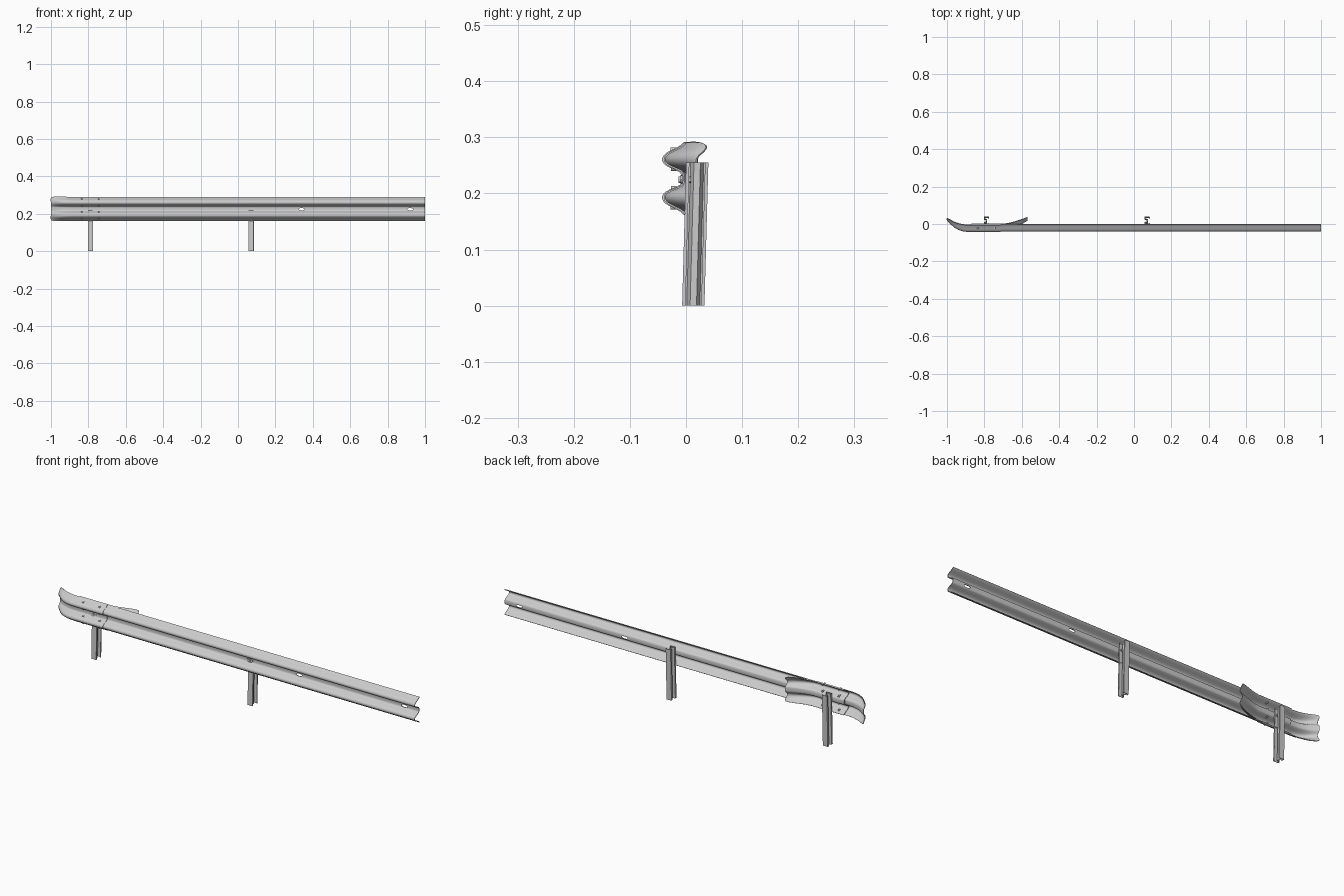
import bpy, bmesh, math
from mathutils import Matrix, Vector

if "Cube" in bpy.data.objects:
    bpy.data.objects.remove(bpy.data.objects["Cube"])

ZC = 0.2265      # mid height of the rail
THICK = 0.003


def finish(ob, angle=35):
    bpy.ops.object.select_all(action='DESELECT')
    ob.select_set(True)
    bpy.context.view_layer.objects.active = ob
    for m in list(ob.modifiers):
        bpy.ops.object.modifier_apply(modifier=m.name)
    bpy.ops.object.shade_smooth_by_angle(angle=math.radians(angle))


def sheet(name, rows, cutters=(), thick=THICK, offset=0, angle=35):
    """Skin rows of points into a sheet, thicken it and cut holes."""
    bm = bmesh.new()
    grid = [[bm.verts.new(p) for p in row] for row in rows]
    for a, b in zip(grid, grid[1:]):
        for i in range(len(a) - 1):
            bm.faces.new((a[i], a[i + 1], b[i + 1], b[i]))
    bmesh.ops.recalc_face_normals(bm, faces=bm.faces)
    me = bpy.data.meshes.new(name)
    bm.to_mesh(me)
    bm.free()
    ob = bpy.data.objects.new(name, me)
    bpy.context.collection.objects.link(ob)
    s = ob.modifiers.new("thickness", 'SOLIDIFY')
    s.thickness, s.offset = thick, offset
    for c in cutters:
        b = ob.modifiers.new("slot", 'BOOLEAN')
        b.operation, b.object, b.solver = 'DIFFERENCE', c, 'EXACT'
    finish(ob, angle)
    return ob


def chaikin(pts, n=2):
    for _ in range(n):
        out = [pts[0]]
        for a, b in zip(pts, pts[1:]):
            out += [a.lerp(b, 0.25), a.lerp(b, 0.75)]
        pts = out + [pts[-1]]
    return pts


# W-shaped cross-section: (depth y, height z), mirrored about the middle
half = [(-0.004, 0.008), (-0.008, 0.014), (-0.038, 0.026),
        (-0.038, 0.042), (-0.008, 0.056), (-0.001, 0.063)]
profile = chaikin([Vector((y, -z)) for y, z in reversed(half)] +
                  [Vector(p) for p in half])


def w_rows(stations):
    """Station = (x, y shift, corrugation depth, height scale)."""
    return [[(x, sh + amp * p.x, ZC + p.y * zs) for p in profile]
            for x, sh, amp, zs in stations]


def cylinder(name, loc, r, depth, seg=12, stretch=1.0):
    """Cylinder along y, optionally stretched in x."""
    bm = bmesh.new()
    bmesh.ops.create_cone(bm, cap_ends=True, segments=seg, radius1=r, radius2=r,
                          depth=depth, matrix=Matrix.Rotation(math.pi / 2, 4, 'X'))
    bmesh.ops.scale(bm, vec=(stretch, 1, 1), verts=bm.verts)
    me = bpy.data.meshes.new(name)
    bm.to_mesh(me)
    bm.free()
    ob = bpy.data.objects.new(name, me)
    ob.location = loc
    bpy.context.collection.objects.link(ob)
    return ob


# slot cutters in the rail valley
cutters = [cylinder("slot_cutter", (x, 0, ZC - 0.002), 0.006, 0.2, 16, 2.8)
           for x in (0.34, 0.92)]
for c in cutters:
    c.hide_render = True
bpy.context.view_layer.update()

# long rail
sheet("rail_beam", w_rows([(-0.87 + 1.87 * i / 10, 0, 1, 1) for i in range(11)]), cutters)
for c in cutters:
    bpy.data.objects.remove(c)

# front end wing, flaring backwards
sheet("front_end_wing", w_rows([
    (-0.715, -0.003, 1, 1), (-0.80, -0.003, 1, 1), (-0.89, -0.003, 1, 1.0),
    (-0.915, -0.001, 0.98, 1.01), (-0.94, 0.005, 0.9, 1.02),
    (-0.96, 0.012, 0.78, 1.03), (-0.978, 0.021, 0.6, 1.03),
    (-0.991, 0.028, 0.42, 1.01), (-0.997, 0.031, 0.36, 0.97),
    (-1.0, 0.033, 0.34, 0.90)]))

# back end wing, flaring away from the rail
sheet("back_end_wing", w_rows([
    (-0.87, 0.003, 1, 1), (-0.78, 0.003, 1, 1), (-0.69, 0.003, 1, 1),
    (-0.66, 0.008, 0.92, 1), (-0.63, 0.016, 0.8, 1.01),
    (-0.60, 0.026, 0.66, 1.01), (-0.583, 0.032, 0.56, 0.99),
    (-0.574, 0.036, 0.5, 0.95), (-0.57, 0.037, 0.48, 0.88)]))

# sigma-shaped posts, leaning slightly
sigma = [(0.013, 0.006), (0.013, 0.001), (-0.012, 0.001), (-0.012, 0.009),
         (0.003, 0.015), (0.003, 0.025), (-0.012, 0.031), (-0.012, 0.039),
         (0.013, 0.039), (0.013, 0.034)]
for i, px in enumerate((-0.79, 0.07)):
    sheet(f"post_{i + 1}", [[(px + x, y + dy, z) for x, y in sigma]
                            for z, dy in ((0, -0.007), (0.255, 0))],
          thick=0.0025, angle=30)
    # bolt and washer holding the rail to the post
    cylinder("post_washer", (px, -0.008, ZC - 0.002), 0.008, 0.003, 16, 2.2)
    cylinder("post_bolt", (px, -0.010, ZC - 0.002), 0.006, 0.006, 12)
    cylinder("post_nut", (px, 0.005, ZC - 0.002), 0.006, 0.007, 6)

# splice bolts: round heads on the front, nuts on the back
for x in (-0.745, -0.835):
    for side in (-1, 1):
        for dz, y in ((0.018, -0.0195), (0.051, -0.0205)):
            z = ZC + side * dz
            head = cylinder("splice_bolt", (x, y - 0.002, z), 0.0045, 0.010, 12)
            nut = cylinder("splice_nut", (x, y + 0.009, z), 0.005, 0.009, 6)
